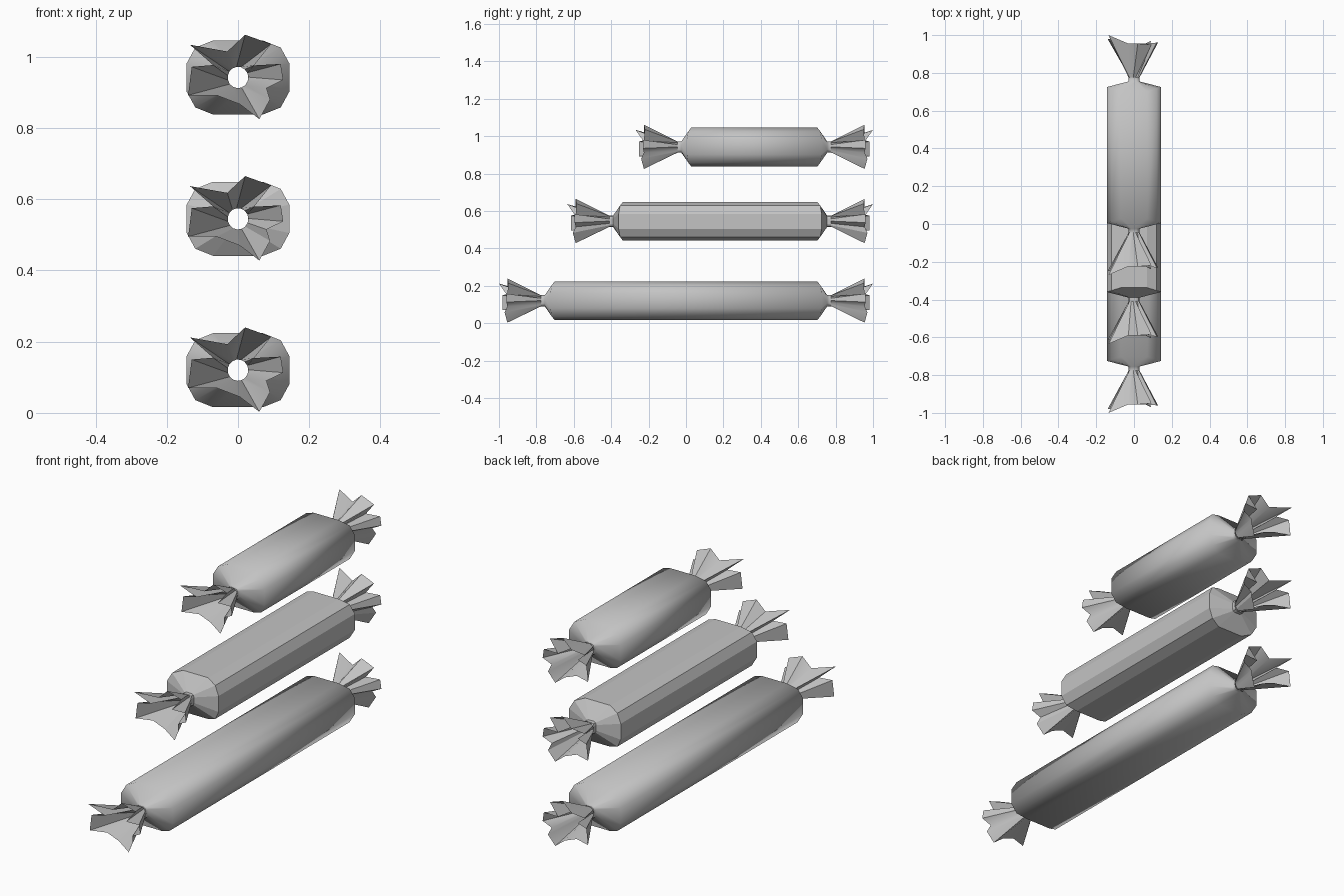
import bpy, math

if "Cube" in bpy.data.objects:
    bpy.data.objects.remove(bpy.data.objects["Cube"])

wrap = bpy.data.materials.new("grey_wrapper")
wrap.diffuse_color = (0.55, 0.55, 0.55, 1)
wrap.use_nodes = True
wrap.node_tree.nodes["Principled BSDF"].inputs["Base Color"].default_value = wrap.diffuse_color


def quarter_mirror(pts):
    """Mirror an upper-right quarter (top to side) into a full clockwise ring."""
    right = pts + [(x, -z) for x, z in reversed(pts)]
    return right + [(-x, z) for x, z in reversed(right)]


BODY = quarter_mirror([(0.07, 0.104), (0.12, 0.084), (0.144, 0.04)])
NECK = quarter_mirror([(0.014, 0.03), (0.024, 0.025), (0.028, 0.014)])

# Crumpled tail rim: x, z, distance past the neck; clockwise from the front
RIM = [(-0.135, 0.092, 0.225), (-0.03, 0.073, 0.18), (0.02, 0.12, 0.18),
       (0.093, 0.094, 0.175), (0.045, 0.034, 0.18), (0.12, 0.038, 0.185),
       (0.127, -0.007, 0.185), (0.08, -0.03, 0.18), (0.09, -0.062, 0.195),
       (0.06, -0.117, 0.18), (0.005, -0.075, 0.18), (-0.06, -0.05, 0.18),
       (-0.14, -0.05, 0.205), (-0.13, 0.03, 0.205), (-0.07, 0.035, 0.185)]
NECK_Y = 0.775


def loft(name, rings, cz, smooth_angle):
    """Open tube through rings ordered by rising y."""
    n = len(rings[0])
    verts = [(x, y, z + cz) for r in rings for x, y, z in r]
    faces = []
    for k in range(len(rings) - 1):
        for i in range(n):
            j = (i + 1) % n
            a, b = k * n, (k + 1) * n
            faces.append((a + i, a + j, b + j, b + i))
    me = bpy.data.meshes.new(name)
    me.from_pydata(verts, [], faces)
    me.materials.append(wrap)
    if smooth_angle:
        for p in me.polygons:
            p.use_smooth = True
        me.set_sharp_from_angle(angle=math.radians(smooth_angle))
    ob = bpy.data.objects.new(name, me)
    bpy.context.collection.objects.link(ob)


def candy(name, cz, front_shift, smooth):
    def place(y, side):
        return y if side > 0 else -y + front_shift

    def end_rings(side):
        # Shoulder bulges further at the sides than at top and bottom
        shoulder = [(x, place(0.702 + 0.023 * (abs(x) - 0.07) / 0.074, side), z) for x, z in BODY]
        necks = [[(x, place(y, side), z) for x, z in NECK] for y in (0.755, NECK_Y)]
        return [shoulder] + necks

    # Hollow wrapped body with pinched necks
    loft(name + "_body", end_rings(-1)[::-1] + end_rings(1), cz, 85 if smooth else 0)

    # Flared, pleated tails
    for side, label in ((-1, "front"), (1, "back")):
        root = []
        for i in range(len(RIM)):
            a = math.radians(146 - 24 * i)
            root.append((0.029 * math.cos(a), place(NECK_Y, side), 0.03 * math.sin(a)))
        rim = [(x, place(NECK_Y + d, side), z) for x, z, d in RIM]
        rings = [root, rim] if side > 0 else [rim, root]
        loft(f"{name}_{label}_tail", rings, cz, 50 if smooth else 0)


candy("long_candy", 0.12, 0.0, True)
candy("medium_candy", 0.545, 0.365, False)
candy("short_candy", 0.942, 0.73, True)
